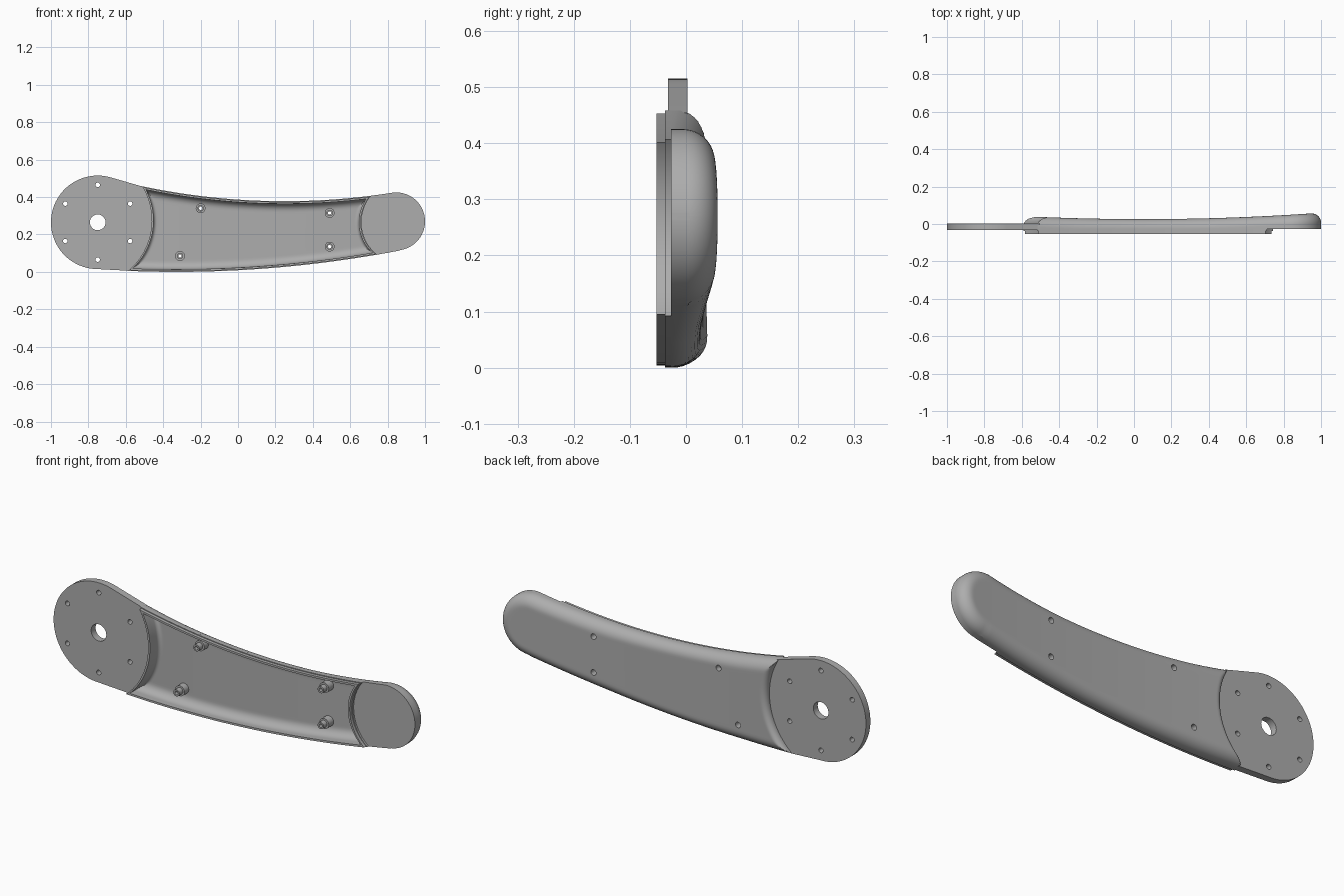
import bpy, bmesh, math
from mathutils import Vector, Matrix

if "Cube" in bpy.data.objects:
    bpy.data.objects.remove(bpy.data.objects["Cube"])

grey = bpy.data.materials.new("plain grey")
grey.use_nodes = True
grey.diffuse_color = (0.42, 0.42, 0.42, 1)
grey.node_tree.nodes["Principled BSDF"].inputs["Base Color"].default_value = (0.42, 0.42, 0.42, 1)

DISC, DISC_R = (-0.75, 0.265), 0.25
TIP, TIP_R = (0.845, 0.27), 0.155
LIP, BAND, PAD = -0.053, -0.037, -0.027      # front levels of the shell


# Outline of the arm: curved long edges, rounded tip, concave ends
def tip_half(x):
    return math.sqrt(max(TIP_R ** 2 - (x - TIP[0]) ** 2, 0))

def upper(x):
    z = 0.378 + 0.137 * (x - 0.25) ** 2
    return min(z, TIP[1] + tip_half(x)) if x > 0.82 else z

def lower(x):
    z = 0.08 * (x + 0.33) ** 2
    return max(z, TIP[1] - tip_half(x)) if x > 0.86 else z

def left_end(z):
    return -0.815 + math.sqrt(0.35 ** 2 - (z - 0.275) ** 2)

def right_end(z):
    rise = min(abs(z - 0.265), 0.18)
    return 0.88 - math.sqrt(0.22 ** 2 - rise ** 2)

def tip_end(z):
    return TIP[0] + TIP_R - 0.0001

def crown(x):
    return 0.026 + 0.038 * (x - 0.05) ** 2

def fillet(d, r):
    d = min(max(d, 0), r)
    return math.sqrt(max(r * r - (r - d) ** 2, 0))

def ease(i, n):
    return (1 - math.cos(math.pi * i / n)) / 2

SPAN = [-0.65 + 1.65 * ease(i, 160) for i in range(161)]
EDGES = [[Vector((x, f(x))) for x in SPAN] for f in (upper, lower)]

def edge_distance(x, z):
    p, best = Vector((x, z)), 9
    for line in EDGES:
        k = min(range(len(line)), key=lambda i: (line[i] - p).length_squared)
        for a, b in zip(line[max(k - 1, 0):k + 1], line[max(k, 1):k + 2]):
            t = min(max((p - a).dot(b - a) / (b - a).length_squared, 0), 1)
            best = min(best, (a + (b - a) * t - p).length)
    return best


# Object helpers
def finish(bm, name):
    bmesh.ops.recalc_face_normals(bm, faces=bm.faces)
    mesh = bpy.data.meshes.new(name)
    bm.to_mesh(mesh)
    bm.free()
    mesh.materials.append(grey)
    ob = bpy.data.objects.new(name, mesh)
    bpy.context.collection.objects.link(ob)
    return ob

def slab(name, right, inset, front, back, nu=76, nv=36):
    """Closed solid between a flat front and a back surface back(x, z)."""
    bm = bmesh.new()
    sheets = [[], []]
    for i in range(nu + 1):
        rows = [[], []]
        for j in range(nv + 1):
            u, v, x = ease(i, nu), ease(j, nv), -0.5 + 1.3 * ease(i, nu)
            for _ in range(12):
                lo, hi = lower(x) + inset, upper(x) - inset
                z = lo + (hi - lo) * v
                a, b = left_end(z) + inset, right(z) - inset
                x = a + (b - a) * u
            rows[0].append(bm.verts.new((x, front, z)))
            rows[1].append(bm.verts.new((x, back(x, z), z)))
        for sheet, row in zip(sheets, rows):
            sheet.append(row)
    for s in sheets:
        for i in range(nu):
            for j in range(nv):
                bm.faces.new((s[i][j], s[i + 1][j], s[i + 1][j + 1], s[i][j + 1]))
    ring = [(i, 0) for i in range(nu)] + [(nu, j) for j in range(nv)]
    ring += [(nu - i, nv) for i in range(nu)] + [(0, nv - j) for j in range(nv)]
    f, b = sheets
    for (i, j), (k, l) in zip(ring, ring[1:] + ring[:1]):
        bm.faces.new((f[i][j], f[k][l], b[k][l], b[i][j]))
    return finish(bm, name)

def add_cylinder(bm, x, z, r, y0, y1, sides=32):
    place = Matrix.Translation((x, (y0 + y1) / 2, z)) @ Matrix.Rotation(math.pi / 2, 4, 'X')
    bmesh.ops.create_cone(bm, cap_ends=True, segments=sides, radius1=r, radius2=r,
                          depth=y1 - y0, matrix=place)

def cylinders(name, items):
    bm = bmesh.new()
    for item in items:
        add_cylinder(bm, *item)
    return finish(bm, name)

def cut(ob, cutter):
    mod = ob.modifiers.new("cut", 'BOOLEAN')
    mod.operation, mod.solver, mod.object = 'DIFFERENCE', 'EXACT', cutter
    bpy.context.view_layer.update()
    result = bpy.data.meshes.new_from_object(
        ob.evaluated_get(bpy.context.evaluated_depsgraph_get()))
    ob.modifiers.clear()
    ob.data = result


# Surfaces of the shell back and the cavity floor
def shell_back(x, z):
    top = crown(x)
    r = min(0.055, top + 0.024)
    return min(top - r + fillet(edge_distance(x, z), r),
               top - 0.03 + fillet(x - left_end(z), 0.03))

def cavity_floor(x, z):
    top = crown(x) - 0.014
    ends = min(x - left_end(z), right_end(z) - x) - 0.014
    return min(top - 0.042 + fillet(edge_distance(x, z) - 0.014, 0.042),
               top - 0.02 + fillet(ends, 0.02))

shell = slab("arm_shell", tip_end, 0, PAD, shell_back, 90, 40)
band = slab("rim_band", right_end, 0, BAND, lambda x, z: PAD, 60, 16)
lip = slab("rim_lip", right_end, 0.004, LIP, lambda x, z: BAND, 60, 16)
cavity = slab("cavity_cutter", right_end, 0.014, -0.1, cavity_floor)
for part in (shell, band, lip):
    cut(part, cavity)

# Screw bosses with stepped tips, and the holes through them
SCREWS = [(-0.2, 0.34), (0.49, 0.315), (0.49, 0.135), (-0.31, 0.085)]
boss_base = cylinders("boss_bases", [(x, z, 0.026, -0.018, crown(x) - 0.008) for x, z in SCREWS])
boss_tip = cylinders("boss_tips", [(x, z, 0.017, -0.045, -0.018) for x, z in SCREWS])
bores = cylinders("bore_cutter", [(x, z, 0.009, -0.1, 0.1) for x, z in SCREWS])
sockets = cylinders("socket_cutter", [(x, z, 0.014, 0, 0.1) for x, z in SCREWS])
for part in (shell, boss_base, boss_tip):
    cut(part, bores)
for part in (shell, boss_base):
    cut(part, sockets)

# Round mounting plate
bm = bmesh.new()
angles = [math.radians(74 + 196 * i / 64) for i in range(65)]
outline = [(DISC[0] + DISC_R * math.cos(a), DISC[1] + DISC_R * math.sin(a)) for a in angles]
heights = [0.006 + 0.449 * i / 40 for i in range(41)]
outline += [(left_end(z) + 0.008, z) for z in heights]
face = bm.faces.new([bm.verts.new((x, -0.032, z)) for x, z in outline])
side = bmesh.ops.extrude_face_region(bm, geom=[face])["geom"]
bmesh.ops.translate(bm, vec=(0, 0.035, 0),
                    verts=[g for g in side if isinstance(g, bmesh.types.BMVert)])
plate = finish(bm, "mounting_plate")
holes = [(*DISC, 0.042, -0.1, 0.1, 48)]
for k in range(6):
    a = math.radians(30 + 60 * k)
    holes.append((DISC[0] + 0.2 * math.cos(a), DISC[1] + 0.2 * math.sin(a), 0.012, -0.1, 0.1))
plate_holes = cylinders("plate_hole_cutter", holes)
cut(plate, plate_holes)

# Remove cutters and smooth the rounded surfaces
for cutter in (cavity, bores, sockets, plate_holes):
    bpy.data.objects.remove(cutter)
bpy.ops.object.select_all(action='DESELECT')
for part in (shell, band, lip, boss_base, boss_tip, plate):
    part.select_set(True)
    bpy.context.view_layer.objects.active = part
bpy.ops.object.shade_smooth_by_angle(angle=math.radians(30))
